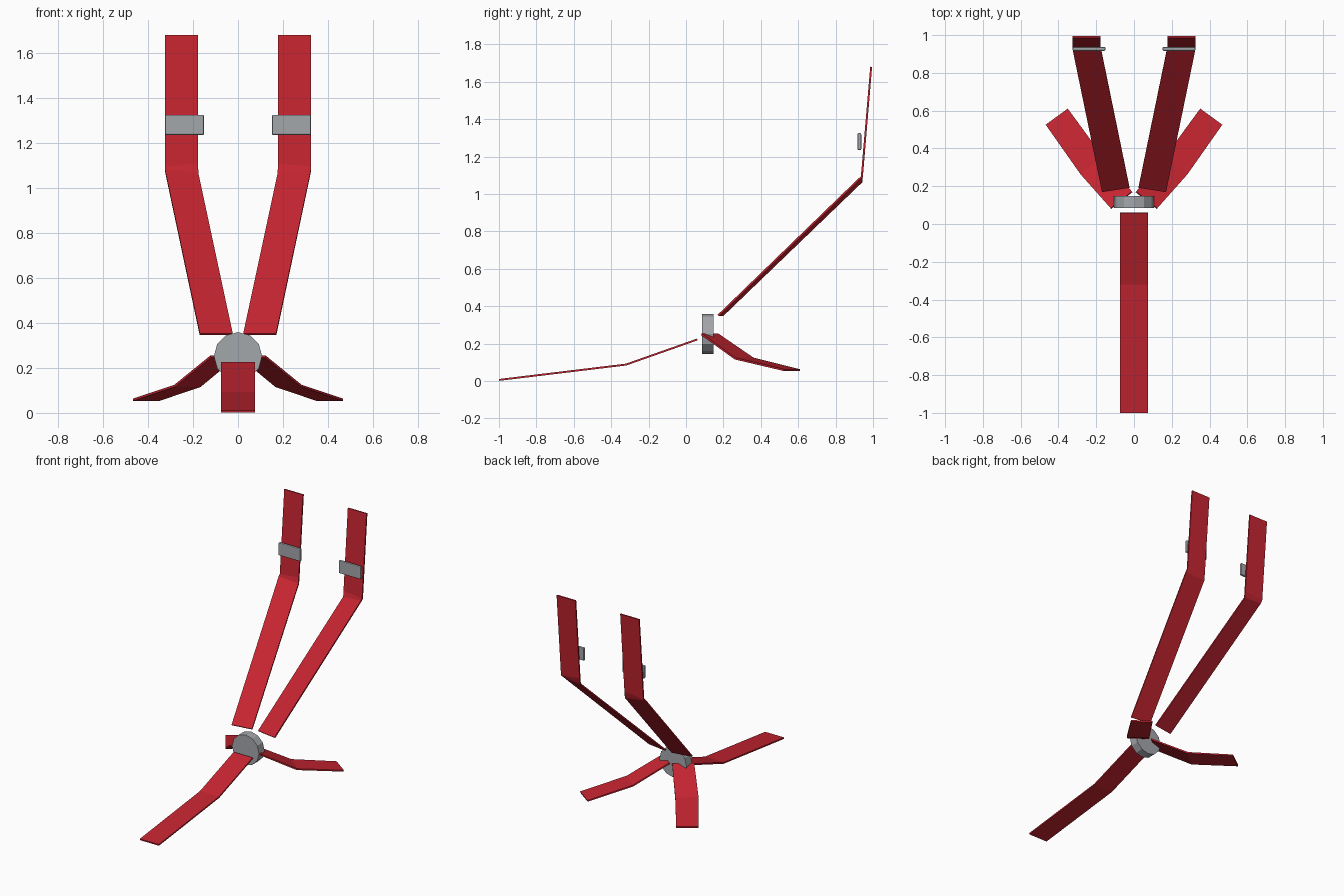
import bpy, bmesh, math
from mathutils import Matrix

if "Cube" in bpy.data.objects:
    bpy.data.objects.remove(bpy.data.objects["Cube"])


def material(name, rgb):
    m = bpy.data.materials.new(name)
    m.diffuse_color = (*rgb, 1)
    m.use_nodes = True
    m.node_tree.nodes["Principled BSDF"].inputs["Base Color"].default_value = m.diffuse_color
    return m


RED = material("red webbing", (0.56, 0.018, 0.03))
GREY = material("grey metal", (0.37, 0.385, 0.41))


def add_object(name, bm, mat):
    bmesh.ops.recalc_face_normals(bm, faces=bm.faces)
    mesh = bpy.data.meshes.new(name)
    bm.to_mesh(mesh)
    bm.free()
    mesh.materials.append(mat)
    ob = bpy.data.objects.new(name, mesh)
    bpy.context.collection.objects.link(ob)
    return ob


def strap(name, edge_a, edge_b, side=1, thickness=0.01):
    """Ribbon of webbing between two edge paths, thickened."""
    bm = bmesh.new()
    a = [bm.verts.new((x * side, y, z)) for x, y, z in edge_a]
    b = [bm.verts.new((x * side, y, z)) for x, y, z in edge_b]
    for i in range(len(a) - 1):
        bm.faces.new((a[i], b[i], b[i + 1], a[i + 1]))
    ob = add_object(name, bm, RED)
    mod = ob.modifiers.new("webbing thickness", "SOLIDIFY")
    mod.thickness = thickness
    mod.offset = 0
    mod.use_even_offset = True
    return ob


def buckle(name, side):
    bm = bmesh.new()
    bmesh.ops.create_cube(bm, size=1, matrix=Matrix.Translation((side * 0.238, 0.927, 1.28))
                          @ Matrix.Diagonal((0.174, 0.02, 0.09, 1)))
    bmesh.ops.bevel(bm, geom=bm.edges[:], offset=0.006, segments=2,
                    profile=0.5, affect="EDGES")
    return add_object(name, bm, GREY)


for label, side in (("right", 1), ("left", -1)):
    # shoulder strap: sloped lower run, fold, upright run
    strap(label + "_shoulder_strap",
          [(0.024, 0.195, 0.35), (0.177, 0.938, 1.065), (0.177, 0.942, 1.108), (0.177, 0.99, 1.68)],
          [(0.17, 0.172, 0.35), (0.325, 0.926, 1.08), (0.325, 0.94, 1.093), (0.325, 0.99, 1.68)],
          side)
    # lap strap
    strap(label + "_lap_strap",
          [(0.01, 0.17, 0.25), (0.167, 0.36, 0.12), (0.35, 0.61, 0.058)],
          [(0.122, 0.082, 0.25), (0.282, 0.262, 0.12), (0.467, 0.525, 0.058)],
          side)
    # adjuster buckle in front of the shoulder strap
    buckle(label + "_adjuster_buckle", side)

# crotch strap
path = [(0.06, 0.222), (-0.32, 0.088), (-0.999, 0.006)]
strap("crotch_strap", [(-0.075, y, z) for y, z in path], [(0.075, y, z) for y, z in path])

# round central release buckle
bm = bmesh.new()
bmesh.ops.create_cone(bm, cap_ends=True, segments=12, radius1=0.107, radius2=0.107, depth=0.062,
                      matrix=Matrix.Translation((0, 0.116, 0.252)) @ Matrix.Rotation(math.pi / 2, 4, "X"))
add_object("release_buckle", bm, GREY)
